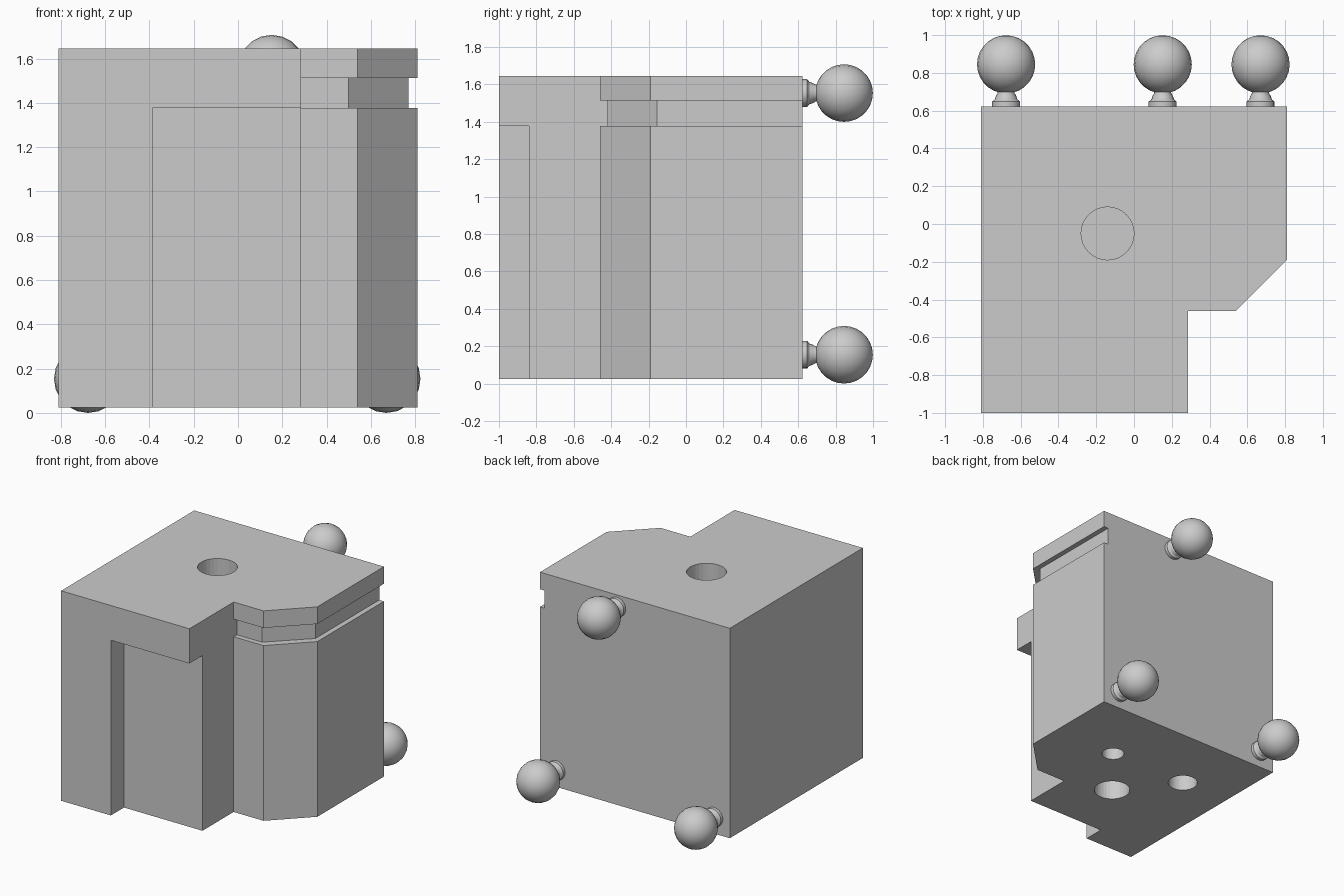
import bpy, bmesh, math
from mathutils import Matrix

if "Cube" in bpy.data.objects:
    bpy.data.objects.remove(bpy.data.objects["Cube"])

Z0, Z1 = 0.025, 1.645          # underside and top of the block
BACK = 0.623                   # back face


def link(name, bm):
    bmesh.ops.recalc_face_normals(bm, faces=bm.faces)
    me = bpy.data.meshes.new(name)
    bm.to_mesh(me)
    bm.free()
    ob = bpy.data.objects.new(name, me)
    bpy.context.collection.objects.link(ob)
    return ob


def prism(name, outline, z0, z1):
    """Extrude a plan outline from z0 up to z1."""
    bm = bmesh.new()
    face = bm.faces.new([bm.verts.new((x, y, z0)) for x, y in outline])
    new = bmesh.ops.extrude_face_region(bm, geom=[face])["geom"]
    bmesh.ops.translate(bm, vec=(0, 0, z1 - z0),
                        verts=[v for v in new if isinstance(v, bmesh.types.BMVert)])
    return link(name, bm)


def circle(x, y, r, n=32):
    return [(x + r * math.cos(2 * math.pi * i / n),
             y + r * math.sin(2 * math.pi * i / n)) for i in range(n)]


def cut(target, cutter):
    mod = target.modifiers.new(cutter.name, 'BOOLEAN')
    mod.operation = 'DIFFERENCE'
    mod.solver = 'EXACT'
    mod.object = cutter
    cutter.hide_render = True
    cutter.hide_set(True)


# Main block with stepped, chamfered corner
block = prism("block", [(-0.81, BACK), (-0.81, -1), (0.285, -1), (0.285, -0.46),
                        (0.54, -0.46), (0.81, -0.19), (0.81, BACK)], Z0, Z1)

# Recess in the front corner
cut(block, prism("front_recess_cutter", [(-0.385, -1.2), (0.5, -1.2),
                                         (0.5, -0.84), (-0.385, -0.84)], -0.2, 1.377))

# Groove running round the chamfered corner
cut(block, prism("groove_cutter", [(0.285, -0.42), (0.50, -0.42), (0.77, -0.155), (0.77, 0.8),
                                   (1.0, 0.8), (1.0, -0.6), (0.285, -0.6)], 1.377, 1.513))

# Blind round holes: one on top, three underneath
cut(block, prism("top_hole_cutter", circle(-0.14, -0.05, 0.14), Z1 - 0.4, Z1 + 0.2))
for i, (x, y, r) in enumerate([(-0.07, -0.335, 0.131), (-0.40, 0.08, 0.107), (0.267, 0.077, 0.081)]):
    cut(block, prism(f"bottom_hole_cutter_{i + 1}", circle(x, y, r), -0.2, Z0 + 0.4))


def shade(ob):
    bpy.ops.object.select_all(action='DESELECT')
    ob.select_set(True)
    bpy.context.view_layer.objects.active = ob
    bpy.ops.object.shade_smooth_by_angle(angle=math.radians(32))


# Ball studs on the back face
def ball_stud(name, x, z):
    to_back = Matrix.Rotation(math.radians(-90), 4, 'X')
    bm = bmesh.new()
    bmesh.ops.create_uvsphere(bm, u_segments=20, v_segments=14, radius=0.154,
                              matrix=Matrix.Translation((x, 0.845, z)) @ to_back)
    shade(link(name + "_ball", bm))

    bm = bmesh.new()
    profile = [(0, -0.01), (0.074, -0.01), (0.074, 0.025), (0.06, 0.036),
               (0.055, 0.052), (0.045, 0.07), (0.045, 0.1), (0, 0.1)]
    vs = [bm.verts.new((r, 0, h)) for r, h in profile]
    edges = [bm.edges.new(p) for p in zip(vs, vs[1:])]
    bmesh.ops.spin(bm, geom=vs + edges, cent=(0, 0, 0), axis=(0, 0, 1),
                   angle=2 * math.pi, steps=20, use_merge=True)
    bmesh.ops.remove_doubles(bm, verts=bm.verts, dist=1e-4)
    bm.transform(Matrix.Translation((x, BACK, z)) @ to_back)
    shade(link(name + "_neck", bm))


ball_stud("lower_left_stud", -0.677, 0.154)
ball_stud("lower_right_stud", 0.67, 0.154)
ball_stud("upper_stud", 0.152, 1.553)
